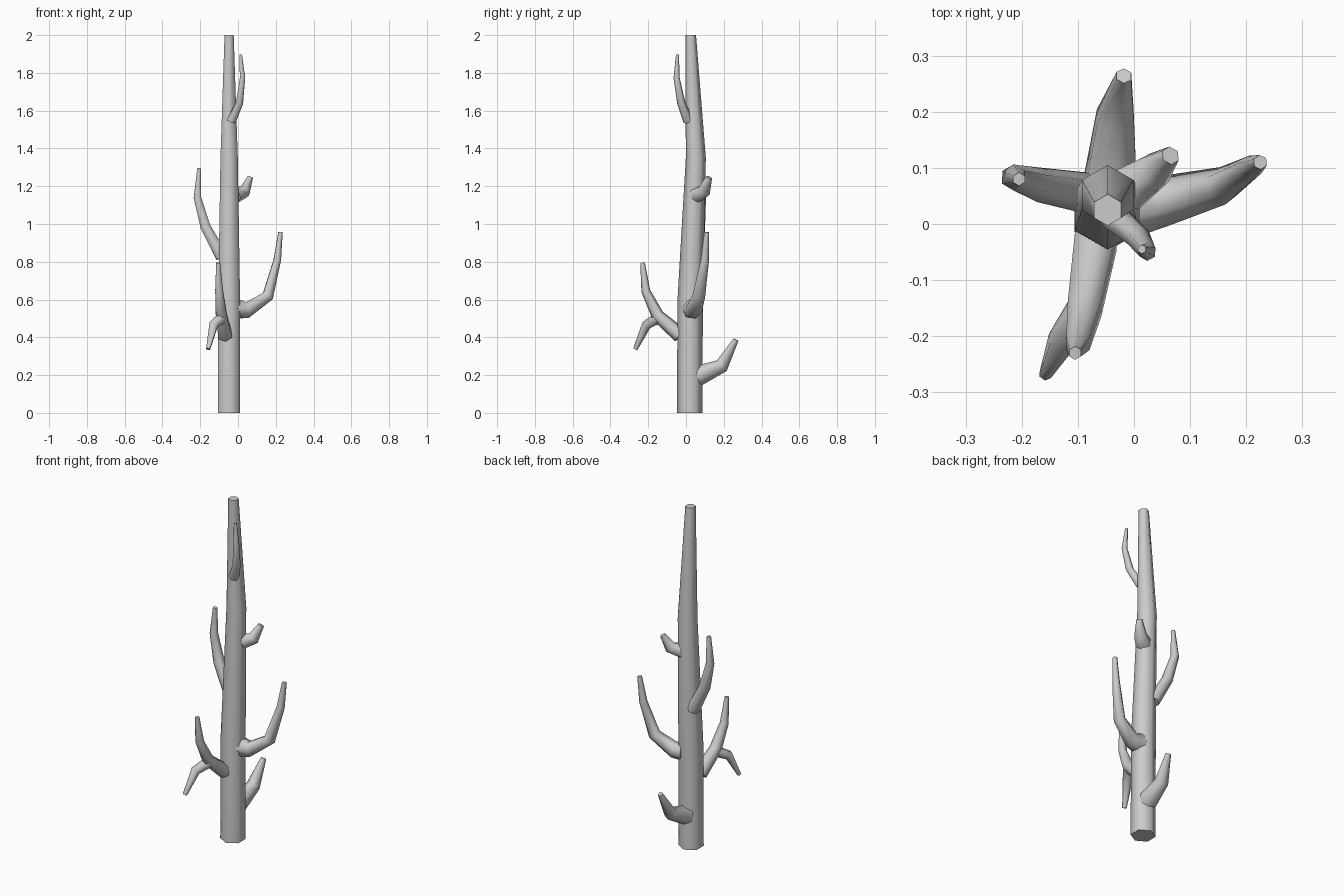
import bpy, bmesh, math
from mathutils import Vector, Quaternion

if "Cube" in bpy.data.objects:
    bpy.data.objects.remove(bpy.data.objects["Cube"])

SIDES = 6


def limb(name, stations, level=False):
    """Six-sided tapered tube through (x, y, z, radius) stations."""
    pts = [Vector(s[:3]) for s in stations]
    segs = [(b - a).normalized() for a, b in zip(pts, pts[1:])]
    bm = bmesh.new()
    rings = []
    frame, prev = Quaternion(), Vector((0, 0, 1))
    for i, s in enumerate(stations):
        # ring faces the average of the neighbouring segments
        d = (segs[max(i - 1, 0)] + segs[min(i, len(segs) - 1)]).normalized()
        if level:
            d = Vector((0, 0, 1))
        frame = prev.rotation_difference(d) @ frame
        prev = d
        ring = []
        for k in range(SIDES):
            a = math.pi / 2 + math.tau * k / SIDES
            off = Vector((math.cos(a), math.sin(a), 0)) * s[3]
            ring.append(bm.verts.new(pts[i] + frame @ off))
        rings.append(ring)
    for r0, r1 in zip(rings, rings[1:]):
        for k in range(SIDES):
            n = (k + 1) % SIDES
            bm.faces.new((r0[k], r0[n], r1[n], r1[k]))
    bm.faces.new(rings[0][::-1])
    bm.faces.new(rings[-1])
    me = bpy.data.meshes.new(name)
    bm.to_mesh(me)
    bm.free()
    ob = bpy.data.objects.new(name, me)
    bpy.context.collection.objects.link(ob)
    bpy.ops.object.select_all(action='DESELECT')
    ob.select_set(True)
    bpy.context.view_layer.objects.active = ob
    bpy.ops.object.shade_smooth_by_angle(angle=math.radians(68))


# Trunk, slightly bowed and tapering to the top
limb("trunk", [(-.047, .02, 0, .068), (-.047, .022, .6, .067),
               (-.047, .052, 1.35, .053), (-.047, .025, 2, .028)], level=True)

# Long branches
limb("left_branch", [(-.085, .055, .825, .037), (-.172, .07, .985, .031),
                     (-.215, .083, 1.14, .023), (-.205, .08, 1.295, .012)])
limb("right_branch", [(-.01, .03, .55, .056), (.05, .04, .545, .046),
                      (.158, .068, .618, .034), (.208, .1, .81, .022),
                      (.225, .11, .957, .013)])
limb("front_branch", [(-.068, -.03, .41, .042), (-.088, -.15, .515, .034),
                      (-.1, -.213, .645, .024), (-.105, -.23, .795, .012)])
limb("front_twig", [(-.09, -.15, .5, .03), (-.13, -.21, .465, .026),
                    (-.158, -.268, .338, .012)])
limb("top_branch", [(-.035, .012, 1.545, .027), (.008, -.025, 1.64, .022),
                    (.024, -.05, 1.775, .016), (.014, -.045, 1.897, .008)])

# Short stubs
limb("back_stub", [(-.043, .06, .195, .055), (-.033, .19, .25, .038),
                   (-.018, .264, .387, .015)])
limb("upper_stub", [(-.015, .06, 1.155, .045), (.035, .095, 1.172, .035),
                    (.065, .122, 1.247, .017)])
